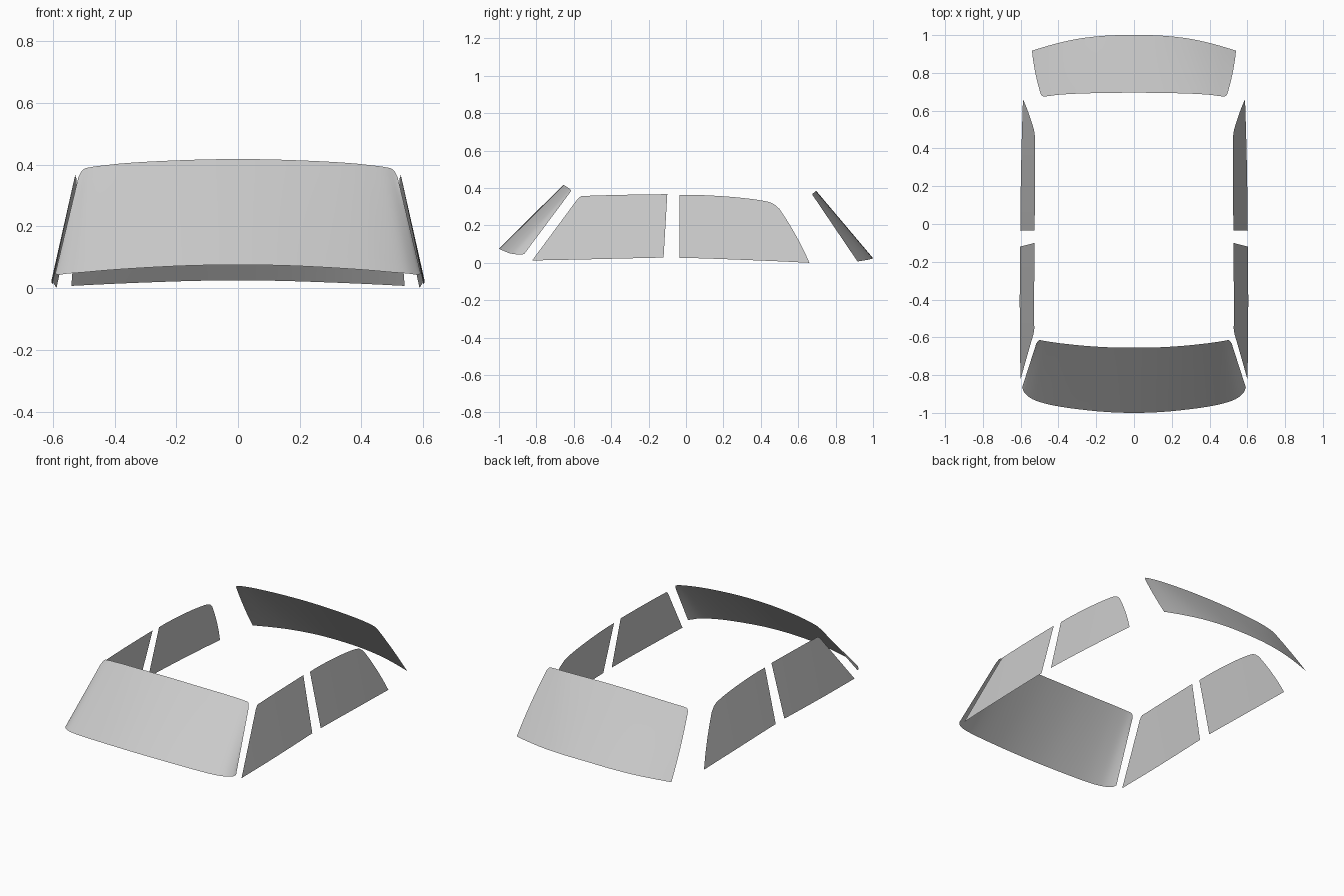
import bpy, bmesh
from mathutils import Vector

if "Cube" in bpy.data.objects:
    bpy.data.objects.remove(bpy.data.objects["Cube"])


def spline(pts, steps, mirrored):
    """Smooth chain through the points; a mirrored chain starts level at x = 0."""
    p = [Vector(q) for q in pts]
    first = Vector((-p[1].x, p[1].y, p[1].z)) if mirrored else 2 * p[0] - p[1]
    p = [first] + p + [2 * p[-1] - p[-2]]
    out = []
    for i in range(1, len(p) - 2):
        a, b, c, d = p[i - 1:i + 3]
        for k in range(steps):
            t = k / steps
            out.append(0.5 * (2 * b + (c - a) * t + (2 * a - 5 * b + 4 * c - d) * t * t
                              + (3 * b - a - 3 * c + d) * t ** 3))
    return out + [p[-2]]


def pane(name, low, high, bow=(0, 0, 0), shape=None, rows=8, steps=3, side=1, whole=False):
    """Sheet of glass lofted between a lower and an upper edge."""
    lo, hi = spline(low, steps, whole), spline(high, steps, whole)
    n = len(lo)
    bm = bmesh.new()
    grid = []
    for r in range(rows + 1):
        t = r / rows
        line = []
        for i in range(n):
            v = lo[i].lerp(hi[i], t) + Vector(bow) * (4 * t * (1 - t) * (i / (n - 1)) ** 4)
            if shape:
                v.x = shape(v.y, v.z)
            line.append(v)
        if whole:
            line = [Vector((-v.x, v.y, v.z)) for v in line[:0:-1]] + line
        grid.append([bm.verts.new((v.x * side, v.y, v.z)) for v in line])
    for a, b in zip(grid, grid[1:]):
        for i in range(len(a) - 1):
            bm.faces.new((a[i], a[i + 1], b[i + 1], b[i]))
    # make the sheet face outwards
    bm.normal_update()
    if sum(f.normal.dot(f.calc_center_median()) for f in bm.faces) < 0:
        bmesh.ops.reverse_faces(bm, faces=bm.faces[:])
    me = bpy.data.meshes.new(name)
    bm.to_mesh(me)
    bm.free()
    me.shade_smooth()
    ob = bpy.data.objects.new(name, me)
    bpy.context.collection.objects.link(ob)


# windscreen, wrapped round at its ends
pane("windscreen",
     [(0, -1, .075), (.15, -.995, .073), (.3, -.98, .066), (.42, -.962, .058),
      (.5, -.942, .051), (.55, -.92, .047), (.582, -.89, .043), (.592, -.865, .047)],
     [(0, -.655, .418), (.13, -.653, .416), (.26, -.645, .411), (.36, -.635, .405),
      (.43, -.626, .398), (.475, -.619, .392), (.502, -.615, .384), (.517, -.632, .36)],
     whole=True)

# rear window
pane("rear_window",
     [(0, 1, .025), (.15, .997, .023), (.3, .98, .018), (.42, .953, .013),
      (.5, .93, .009), (.54, .917, .007)],
     [(0, .695, .386), (.15, .694, .384), (.3, .690, .379), (.4, .684, .374),
      (.475, .675, .367), (.493, .685, .35)],
     bow=(.006, 0, 0), whole=True)


# side windows lean inwards and follow the gentle curve of the cabin
def lean(y, z):
    return .61 - .024 * (y + .3) ** 2 - .225 * z


def edge(pts):
    return [(0, y, z) for y, z in pts]


for side, word in ((1, "right"), (-1, "left")):
    pane("front_side_window_" + word,
         edge([(-.12, .028), (-.3, .024), (-.55, .018), (-.75, .014), (-.79, .013), (-.823, .012)]),
         edge([(-.10, .367), (-.25, .365), (-.40, .362), (-.53, .358), (-.56, .356), (-.582, .338)]),
         shape=lean, side=side)
    pane("rear_side_window_" + word,
         edge([(-.035, .027), (.08, .024), (.25, .018), (.4, .012), (.52, .007), (.6, .003), (.66, 0)]),
         edge([(-.035, .363), (.05, .363), (.18, .357), (.3, .347), (.4, .334), (.46, .319), (.5, .288)]),
         bow=(0, .009, 0), shape=lean, side=side)
